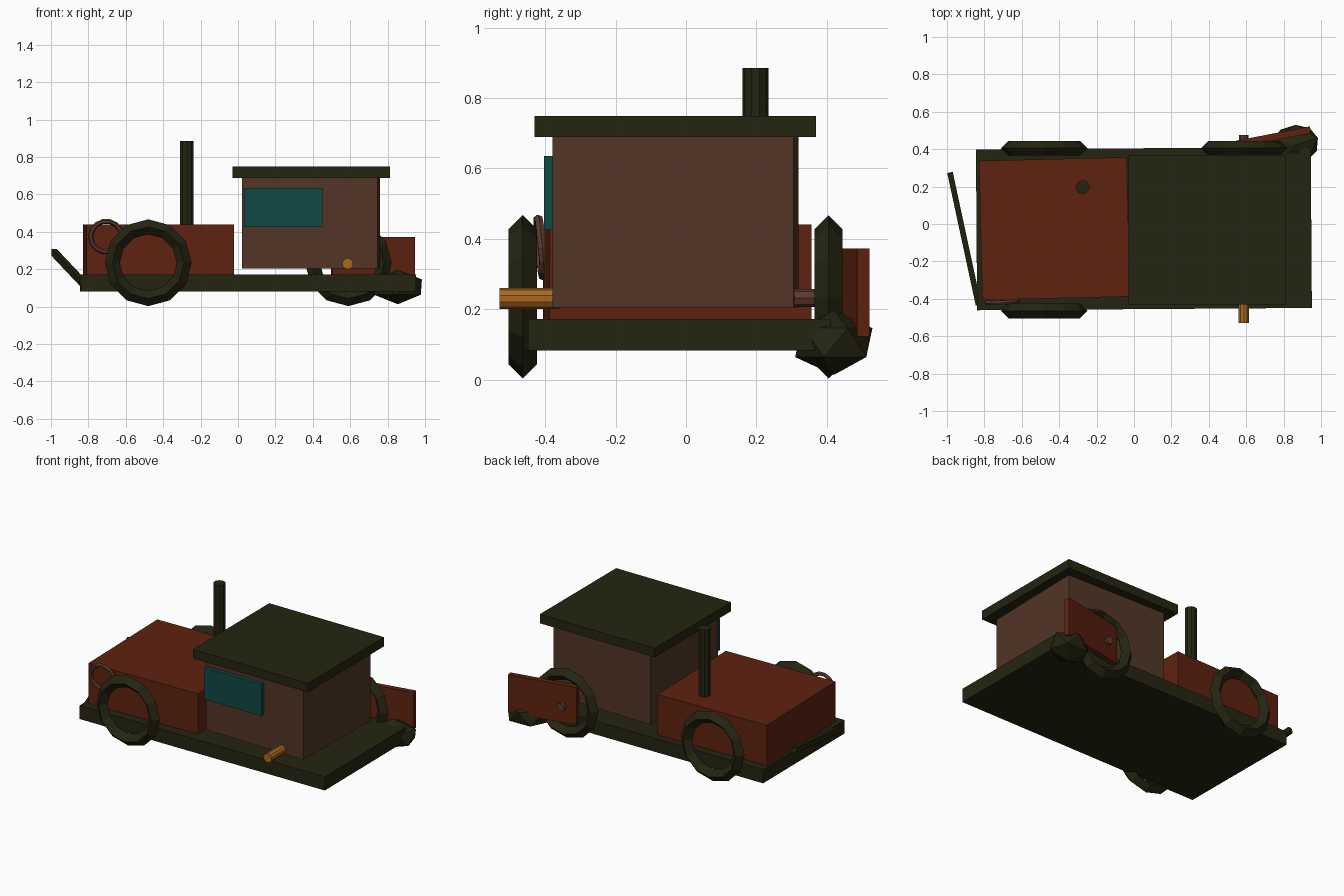
import bpy, math
from mathutils import Vector, Matrix

if "Cube" in bpy.data.objects:
    bpy.data.objects.remove(bpy.data.objects["Cube"])


def mat(name, rgb):
    m = bpy.data.materials.new(name)
    m.diffuse_color = (*rgb, 1)
    m.use_nodes = True
    m.node_tree.nodes["Principled BSDF"].inputs["Base Color"].default_value = m.diffuse_color
    return m


DARK = mat("dark olive", (0.018, 0.018, 0.006))
RED = mat("rust red", (0.115, 0.016, 0.005))
BROWN = mat("cabin brown", (0.085, 0.037, 0.019))
TEAL = mat("window teal", (0.005, 0.066, 0.058))
ORANGE = mat("axle orange", (0.40, 0.14, 0.015))
METAL = mat("rusty metal", (0.105, 0.043, 0.027))


def finish(name, m):
    o = bpy.context.object
    o.name = name
    o.data.materials.append(m)
    return o


def box(name, m, centre, size, yaw=0):
    bpy.ops.mesh.primitive_cube_add(size=1, location=centre, rotation=(0, 0, math.radians(yaw)))
    o = finish(name, m)
    o.scale = size
    return o


def rod(name, m, a, b, r, sides):
    a, b = Vector(a), Vector(b)
    bpy.ops.mesh.primitive_cylinder_add(vertices=sides, radius=r, depth=(b - a).length, location=(a + b) / 2)
    o = finish(name, m)
    o.rotation_euler = (b - a).to_track_quat('Z', 'Y').to_euler()
    return o


def ring(name, m, centre, major, minor, seg, mseg, yaw=0, tilt=0):
    bpy.ops.mesh.primitive_torus_add(major_radius=major, minor_radius=minor, major_segments=seg,
                                     minor_segments=mseg, location=centre,
                                     rotation=(math.radians(90 + tilt), 0, math.radians(yaw)))
    return finish(name, m)


# Chassis slab, hood and exhaust stack
box("chassis", DARK, (0.053, -0.025, 0.127), (1.79, 0.86, 0.09), 0.4)
box("hood", RED, (-0.425, -0.025, 0.305), (0.79, 0.745, 0.27), 1.4)
rod("exhaust_stack", DARK, (-0.274, 0.197, 0.43), (-0.274, 0.197, 0.885), 0.037, 10)

# Cabin, roof and side window
box("cabin", BROWN, (0.39, -0.03, 0.447), (0.725, 0.685, 0.485), -1.2)
box("roof", DARK, (0.392, -0.03, 0.719), (0.843, 0.80, 0.06))
box("side_window", TEAL, (0.243, -0.39, 0.53), (0.42, 0.026, 0.21))

# Three remaining wheels
for name, x, y in (("near_wheel", -0.48, -0.464), ("far_wheel_a", -0.48, 0.405), ("far_wheel_b", 0.59, 0.405)):
    ring(name, DARK, (x, y, 0.235), 0.192, 0.04, 12, 4)

# Bare axle with its exposed stub
rod("axle", METAL, (0.587, -0.40, 0.232), (0.587, 0.477, 0.232), 0.026, 8)
rod("axle_stub", ORANGE, (0.587, -0.53, 0.23), (0.587, -0.36, 0.23), 0.03, 10)

# Empty headlamp rim on the hood side
ring("headlamp_rim", METAL, (-0.705, -0.413, 0.375), 0.083, 0.013, 14, 6, 3, 5)

# Loose panel leaning past the far wheel
box("loose_panel", RED, (0.722, 0.461, 0.247), (0.45, 0.036, 0.25), 11)

# Bent bumper bar
a, b = Vector((-0.832, -0.43, 0.13)), Vector((-0.983, 0.272, 0.29))
bumper = box("bent_bumper", DARK, (a + b) / 2, (0.03, (b - a).length, 0.035))
bumper.rotation_euler = (b - a).to_track_quat('Y', 'Z').to_euler()

# Lump of debris under the corner
bpy.ops.mesh.primitive_ico_sphere_add(subdivisions=1, radius=1, location=(0.855, 0.42, 0.105),
                                      rotation=(0, 0, 0.3))
rock = finish("debris_lump", DARK)
rock.scale = (0.15, 0.12, 0.092)
